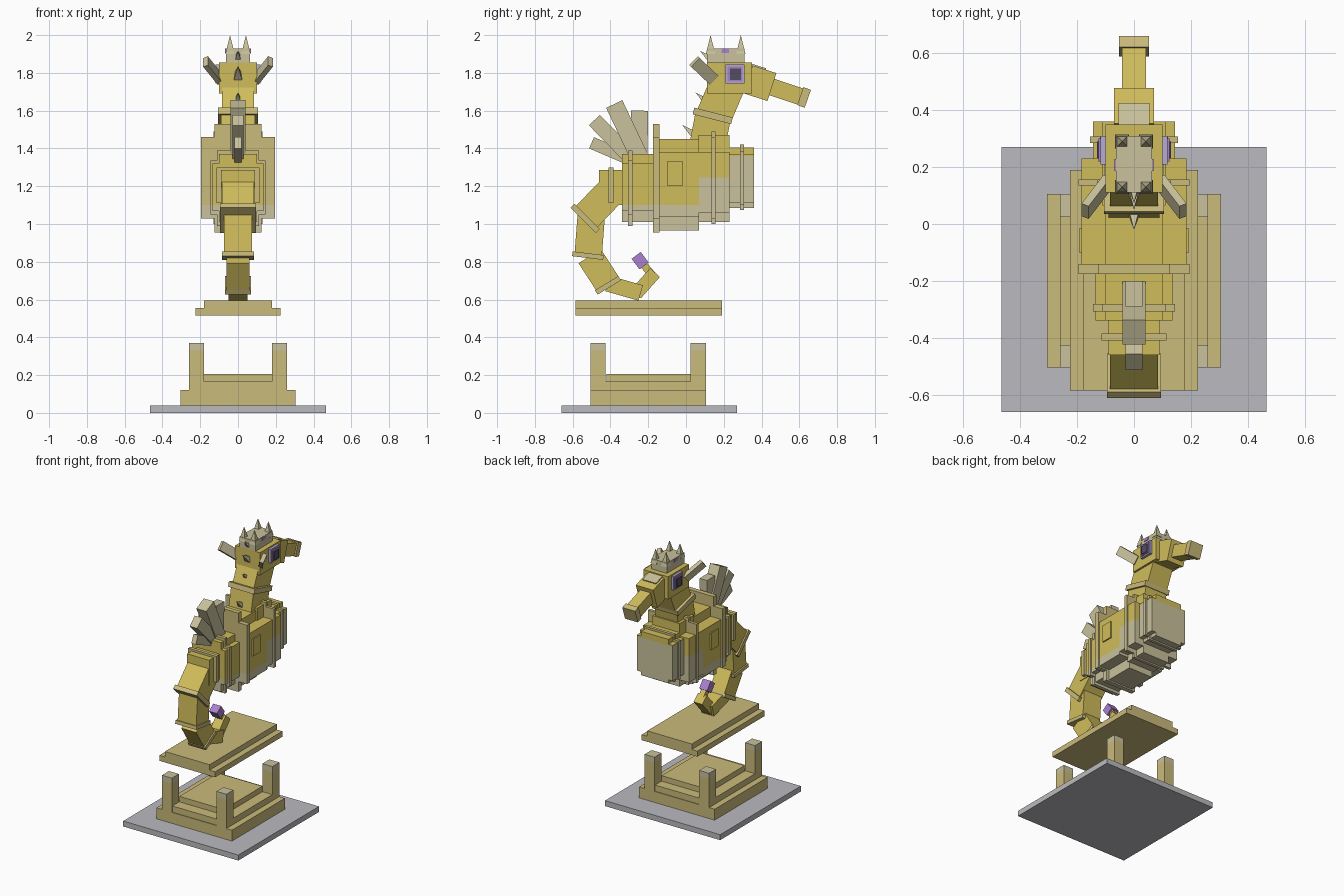
import bpy, bmesh, math
from mathutils import Vector, Matrix

if "Cube" in bpy.data.objects:
    bpy.data.objects.remove(bpy.data.objects["Cube"])


def material(name, r, g, b):
    m = bpy.data.materials.new(name)
    col = [(c / 255) ** 2.2 for c in (r, g, b)] + [1]
    m.use_nodes = True
    m.diffuse_color = col
    m.node_tree.nodes["Principled BSDF"].inputs["Base Color"].default_value = col
    return m


GOLD = material("gold", 207, 187, 92)
SAND = material("sand", 201, 185, 122)
PALE = material("pale_sand", 200, 192, 155)
STONE = material("stone_grey", 186, 186, 190)
VIOLET = material("violet", 170, 128, 205)
LILAC = material("lilac_grey", 180, 172, 208)
DARK = material("dark_pupil", 82, 78, 96)


def finish(name, bm, mats, cut=None):
    """Write the mesh; below the cut height faces take the second material."""
    bmesh.ops.recalc_face_normals(bm, faces=bm.faces)
    if cut:
        bmesh.ops.bisect_plane(bm, geom=bm.verts[:] + bm.edges[:] + bm.faces[:],
                               plane_co=(0, 0, cut), plane_no=(0, 0, 1))
        for f in bm.faces:
            f.material_index = int(f.calc_center_median().z < cut)
    me = bpy.data.meshes.new(name)
    bm.to_mesh(me)
    bm.free()
    for m in mats:
        me.materials.append(m)
    ob = bpy.data.objects.new(name, me)
    bpy.context.collection.objects.link(ob)
    return ob


def box(name, x, y, z, mat, low=None, cut=None):
    bm = bmesh.new()
    centre = Vector([(a + b) / 2 for a, b in (x, y, z)])
    size = [b - a for a, b in (x, y, z)]
    bmesh.ops.create_cube(bm, size=1,
                          matrix=Matrix.Translation(centre) @ Matrix.Diagonal(size + [1]))
    return finish(name, bm, [mat, low] if low else [mat], cut)


def beam(name, a, b, thick, half, mat, x=(0, 0)):
    """Box running between two (y, z) points, with x at each end."""
    a, b = Vector((x[0], *a)), Vector((x[1], *b))
    d = (b - a).normalized()
    side = (Vector((1, 0, 0)) - d * d.x).normalized()
    rot = Matrix((side, d, side.cross(d))).transposed().to_4x4()
    bm = bmesh.new()
    bmesh.ops.create_cube(bm, size=1, matrix=Matrix.Translation((a + b) / 2) @ rot
                          @ Matrix.Diagonal((half * 2, (b - a).length, thick, 1)))
    return finish(name, bm, [mat])


def section(name, y, wide, tall, cut, top=GOLD):
    """Plus-shaped body slice: wide and tall are (half width, bottom, top)."""
    w, w0, w1 = wide
    t, t0, t1 = tall
    right = [(t, t0), (t, w0), (w, w0), (w, w1), (t, w1), (t, t1)]
    ring = right + [(-px, pz) for px, pz in reversed(right)]
    bm = bmesh.new()
    face = bm.faces.new([bm.verts.new((px, y[0], pz)) for px, pz in ring])
    ext = bmesh.ops.extrude_face_region(bm, geom=[face])
    bm.faces.ensure_lookup_table()
    bmesh.ops.translate(bm, vec=(0, y[1] - y[0], 0),
                        verts=[g for g in ext["geom"] if isinstance(g, bmesh.types.BMVert)])
    if len(bm.faces) < len(ring) + 2:
        bm.faces.new([v for v in face.verts])
    return finish(name, bm, [top, PALE], cut)


def spike(name, base, tip, radius, mat):
    base, tip = Vector(base), Vector(tip)
    d = tip - base
    rot = d.to_track_quat('Z', 'Y').to_matrix().to_4x4()
    bm = bmesh.new()
    bmesh.ops.create_cone(bm, cap_ends=True, segments=4, radius1=radius, radius2=0,
                          depth=d.length, matrix=Matrix.Translation((base + tip) / 2) @ rot
                          @ Matrix.Rotation(math.pi / 4, 4, 'Z'))
    return finish(name, bm, [mat])


# Ground plate and four-post stand
box("ground_plate", (-.465, .465), (-.66, .27), (0, .04), STONE)
box("stand_base", (-.305, .305), (-.505, .105), (.04, .12), SAND)
box("stand_step", (-.26, .26), (-.5, .1), (.12, .165), SAND)
box("stand_slab", (-.18, .18), (-.42, .025), (.165, .205), SAND)
for s, side in ((1, "left"), (-1, "right")):
    for y, end in ((-.505, "front"), (.025, "back")):
        x = sorted((s * .18, s * .26))
        box(f"{end}_{side}_post", x, (y, y + .08), (.12, .37), PALE, SAND, .33)

# Floating platform
box("platform_lower", (-.225, .225), (-.585, .19), (.515, .555), SAND)
box("platform_upper", (-.18, .18), (-.585, .19), (.555, .595), SAND)

# Curled tail
beam("tail_upper", (-.39, 1.18), (-.53, 1.035), .16, .085, GOLD)
beam("tail_upper_band", (-.523, 1.041), (-.545, 1.019), .19, .095, SAND)
beam("tail_middle", (-.5, 1.065), (-.518, .833), .145, .075, GOLD)
beam("tail_middle_band", (-.518, .845), (-.521, .82), .165, .085, SAND)
beam("tail_lower", (-.51, .83), (-.413, .68), .14, .06, GOLD)
beam("tail_lower_band", (-.42, .687), (-.406, .664), .145, .07, SAND)
beam("tail_bottom", (-.415, .685), (-.24, .635), .085, .05, GOLD)
beam("tail_tip", (-.265, .63), (-.164, .743), .07, .035, GOLD)
beam("tail_gem_stem", (-.17, .72), (-.23, .79), .04, .02, GOLD)
beam("tail_gem", (-.222, .778), (-.264, .834), .06, .032, VIOLET)

# Armoured body
box("tail_root", (-.09, .09), (-.46, -.33), (1.1, 1.285), GOLD)
box("tail_root_band", (-.115, .115), (-.41, -.385), (1.11, 1.3), SAND)
section("rear_body", (-.34, -.16), (.135, 1.07, 1.32), (.1, 1.01, 1.37), 1.1)
section("rear_band", (-.308, -.282), (.145, 1.05, 1.335), (.11, .99, 1.39), 1.1, SAND)
section("middle_band", (-.175, -.14), (.195, 1.03, 1.46), (.125, .955, 1.53), 1.1, SAND)
section("main_body", (-.16, .07), (.185, 1.04, 1.38), (.1, .965, 1.45), 1.1)
section("chest", (.065, .23), (.185, 1.06, 1.38), (.11, 1.01, 1.47), 1.245)
section("chest_band", (.135, .157), (.195, 1.03, 1.46), (.13, 1.0, 1.49), 1.245, SAND)
section("breast", (.225, .36), (.145, 1.11, 1.37), (.11, 1.085, 1.405), 1.36)
section("breast_band", (.285, .307), (.155, 1.1, 1.385), (.12, 1.075, 1.42), 1.36, SAND)
for s, side in ((1, "left"), (-1, "right")):
    box(f"{side}_side_plate", sorted((s * .18, s * .194)), (-.1, -.015), (1.205, 1.33), GOLD)

# Fan-shaped back fin
for i, (base, tip, thick, half) in enumerate((
        ((-.25, 1.34), (-.245, 1.6), .09, .03),
        ((-.24, 1.34), (-.38, 1.635), .095, .04),
        ((-.28, 1.34), (-.485, 1.55), .08, .03),
        ((-.29, 1.34), (-.5, 1.43), .065, .018))):
    beam(f"back_fin_slat_{i + 1}", base, tip, thick, half, PALE)

# Neck
beam("neck_lower", (.11, 1.4), (.143, 1.57), .19, .09, GOLD)
beam("neck_band", (.137, 1.555), (.146, 1.59), .21, .105, SAND)
beam("neck_upper", (.15, 1.575), (.22, 1.74), .19, .085, GOLD)

# Head and snout
box("head", (-.1, .1), (.11, .35), (1.69, 1.855), GOLD)
beam("snout_root", (.33, 1.765), (.455, 1.725), .155, .07, GOLD)
beam("snout", (.44, 1.73), (.62, 1.67), .09, .042, GOLD)
beam("snout_tip", (.605, 1.677), (.645, 1.663), .1, .052, SAND)
beam("brow_plate", (.34, 1.835), (.42, 1.81), .03, .055, PALE)

# Crown with corner spikes and gems
box("crown", (-.063, .063), (.11, .31), (1.855, 1.93), PALE)
for s, side in ((1, "left"), (-1, "right")):
    for y, end in ((.13, "front"), (.29, "back")):
        spike(f"crown_{end}_{side}_spike", (s * .042, y, 1.9), (s * .042, y, 2), .035, PALE)
    box(f"crown_{side}_gem", sorted((s * .06, s * .068)), (.187, .228), (1.905, 1.928), VIOLET)

    # Eyes, layered outwards
    box(f"{side}_eye_frame", sorted((s * .095, s * .118)), (.21, .31), (1.745, 1.845), LILAC)
    box(f"{side}_eye_rim", sorted((s * .11, s * .124)), (.22, .3), (1.755, 1.835), VIOLET)
    box(f"{side}_eye_pupil", sorted((s * .12, s * .13)), (.232, .29), (1.762, 1.822), DARK)

    # Ear fins
    beam(f"{side}_ear_fin", (.145, 1.765), (.045, 1.86), .065, .014, PALE,
         (s * .095, s * .172))

# Spikes down the back of the head and neck
for i, (y, z, size) in enumerate(((.12, 1.88, .02), (.12, 1.78, .03),
                                  (.12, 1.64, .03), (.06, 1.46, .035))):
    reach = 2.3 * size
    spike(f"spine_spike_{i + 1}", (0, y, z), (0, y - reach, z + reach * .8), size, PALE)
